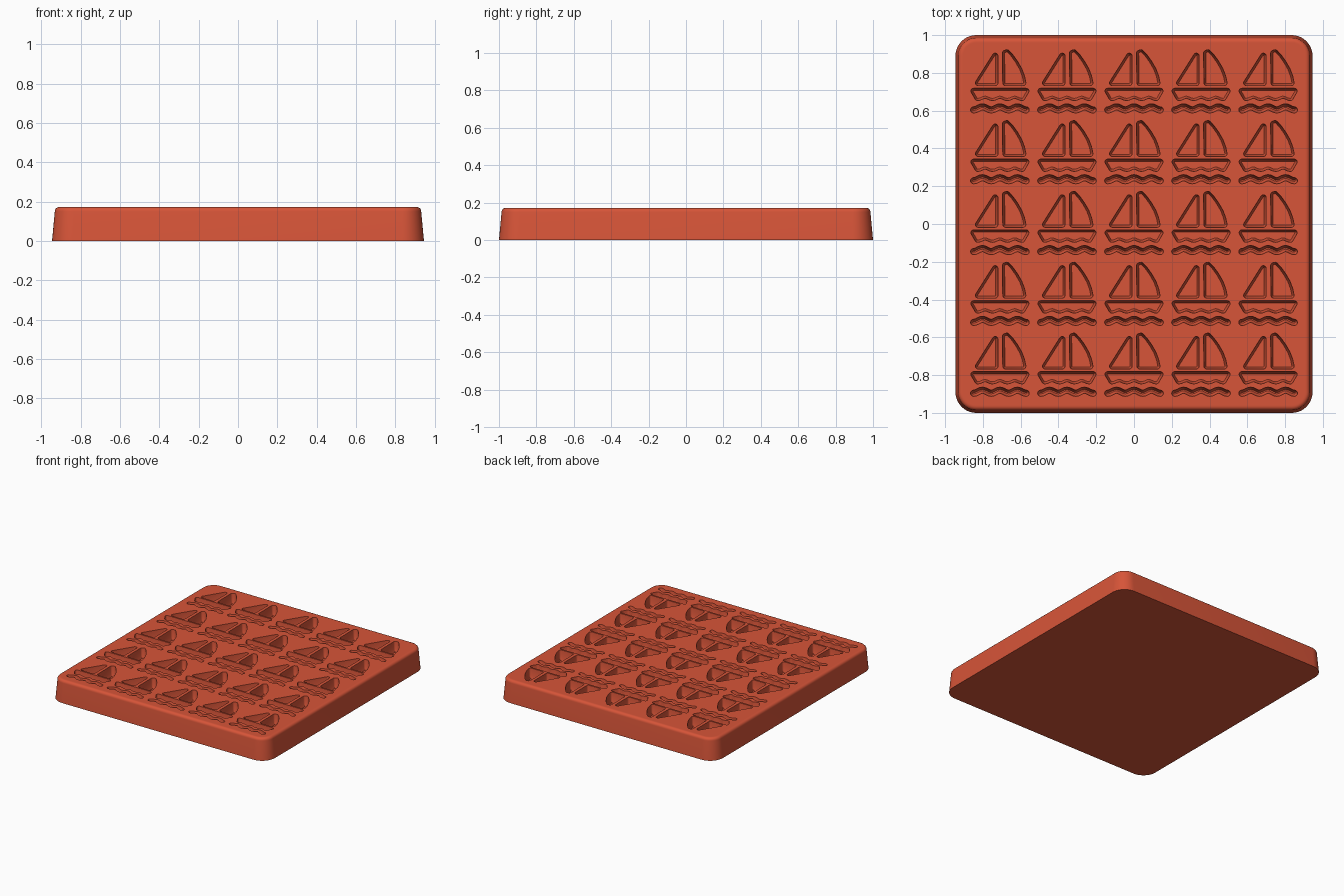
import bpy, bmesh, math
from mathutils import Vector

if "Cube" in bpy.data.objects:
    bpy.data.objects.remove(bpy.data.objects["Cube"], do_unlink=True)

HEIGHT = 0.172
HALF_X, HALF_Y = 0.945, 1.0

# Terracotta silicone
mat = bpy.data.materials.new("terracotta_red")
colour = (0.68, 0.09, 0.04, 1)
mat.diffuse_color = colour
mat.use_nodes = True
bsdf = mat.node_tree.nodes["Principled BSDF"]
bsdf.inputs["Base Color"].default_value = colour
bsdf.inputs["Roughness"].default_value = 0.6


def loft(bm, rings):
    """Closed solid through rings listed from low to high."""
    loops = [[bm.verts.new(p) for p in ring] for ring in rings]
    n = len(loops[0])
    for low, high in zip(loops, loops[1:]):
        for i in range(n):
            j = (i + 1) % n
            bm.faces.new((low[i], low[j], high[j], high[i]))
    bm.faces.new(loops[0][::-1])
    bm.faces.new(loops[-1])


def make_object(name, bm):
    bmesh.ops.recalc_face_normals(bm, faces=bm.faces[:])
    mesh = bpy.data.meshes.new(name)
    bm.to_mesh(mesh)
    bm.free()
    mesh.materials.append(mat)
    obj = bpy.data.objects.new(name, mesh)
    bpy.context.collection.objects.link(obj)
    return obj


def offset_pairs(points):
    """Pairs of point and outward direction, with rounded convex corners."""
    pts = [Vector(p) for p in points]
    pairs = []
    for i, p in enumerate(pts):
        a = (p - pts[i - 1]).normalized()
        b = (pts[(i + 1) % len(pts)] - p).normalized()
        turn = math.atan2(a.x * b.y - a.y * b.x, a.dot(b))
        if abs(turn) > 3:
            turn = abs(turn)
        start = math.atan2(-a.x, a.y)
        if turn > 0.35:
            steps = max(3, round(turn / 0.4))
            angles = [start + turn * k / steps for k in range(steps + 1)]
        else:
            angles = [start + turn / 2]
        pairs += [(p, Vector((math.cos(t), math.sin(t)))) for t in angles]
    return pairs


def rounded_rect(inset, z, radius=0.11, steps=10):
    ring = []
    r = radius - inset
    for q, (sx, sy) in enumerate([(1, 1), (-1, 1), (-1, -1), (1, -1)]):
        for k in range(steps + 1):
            t = math.pi / 2 * (q + k / steps)
            ring.append((sx * (HALF_X - radius) + r * math.cos(t),
                         sy * (HALF_Y - radius) + r * math.sin(t), z))
    return ring


# Tray block: drafted sides with a rounded top rim
bm = bmesh.new()
fillet = 0.022
rings = [rounded_rect(0, 0)]
for k in range(6):
    t = math.pi / 2 * k / 5
    rings.append(rounded_rect(0.014 + fillet * (1 - math.cos(t)),
                              HEIGHT - fillet + fillet * math.sin(t)))
rings.append(rounded_rect(0.042, HEIGHT))
loft(bm, rings)
tray = make_object("mould_tray", bm)

# Outlines of one sailboat, counter-clockwise
jib = [(-0.115, -0.003), (-0.025, -0.003), (-0.025, 0.14)]
mainsail = [(0.03, -0.003), (0.123, -0.003), (0.116, 0.03), (0.102, 0.067),
            (0.08, 0.105), (0.057, 0.137), (0.037, 0.158), (0.028, 0.155)]
hull = [(0.139, -0.046), (-0.139, -0.046)]
for k in range(25):
    x = -0.118 + 0.236 * k / 24
    hull.append((x, -0.076 + 0.006 * math.cos(x * 80)))
path = []
for k in range(31):
    x = -0.139 + 0.278 * k / 30
    path.append((x, -0.138 + 0.008 * math.cos(x * 68)))
wave = path + path[-2:0:-1]

# Outline, lip width, depth
cavities = [(jib, 0.015, 0.08), (mainsail, 0.015, 0.08),
            (hull, 0.015, 0.075), (wave, 0.017, 0.05)]

# Cutter: five by five sailboats with sloping walls
bm = bmesh.new()
for col in range(-2, 3):
    for row in range(-2, 3):
        cx, cy = col * 0.355, row * 0.375
        for outline, lip, depth in cavities:
            pairs = offset_pairs(outline)
            levels = [(0.2, -depth), (0.75, -depth * 0.7), (1.0, 0.004)]
            loft(bm, [[(cx + p.x + n.x * lip * f, cy + p.y + n.y * lip * f,
                        HEIGHT + dz) for p, n in pairs] for f, dz in levels])
cutter = make_object("sailboat_cutter", bm)
cutter.hide_render = True

# Sink the cavities into the tray
mod = tray.modifiers.new("sailboat_cavities", 'BOOLEAN')
mod.operation = 'DIFFERENCE'
mod.solver = 'EXACT'
mod.object = cutter
bpy.ops.object.select_all(action='DESELECT')
tray.select_set(True)
bpy.context.view_layer.objects.active = tray
bpy.ops.object.modifier_apply(modifier=mod.name)
bpy.data.objects.remove(cutter, do_unlink=True)
bpy.ops.object.shade_smooth_by_angle(angle=math.radians(30))
